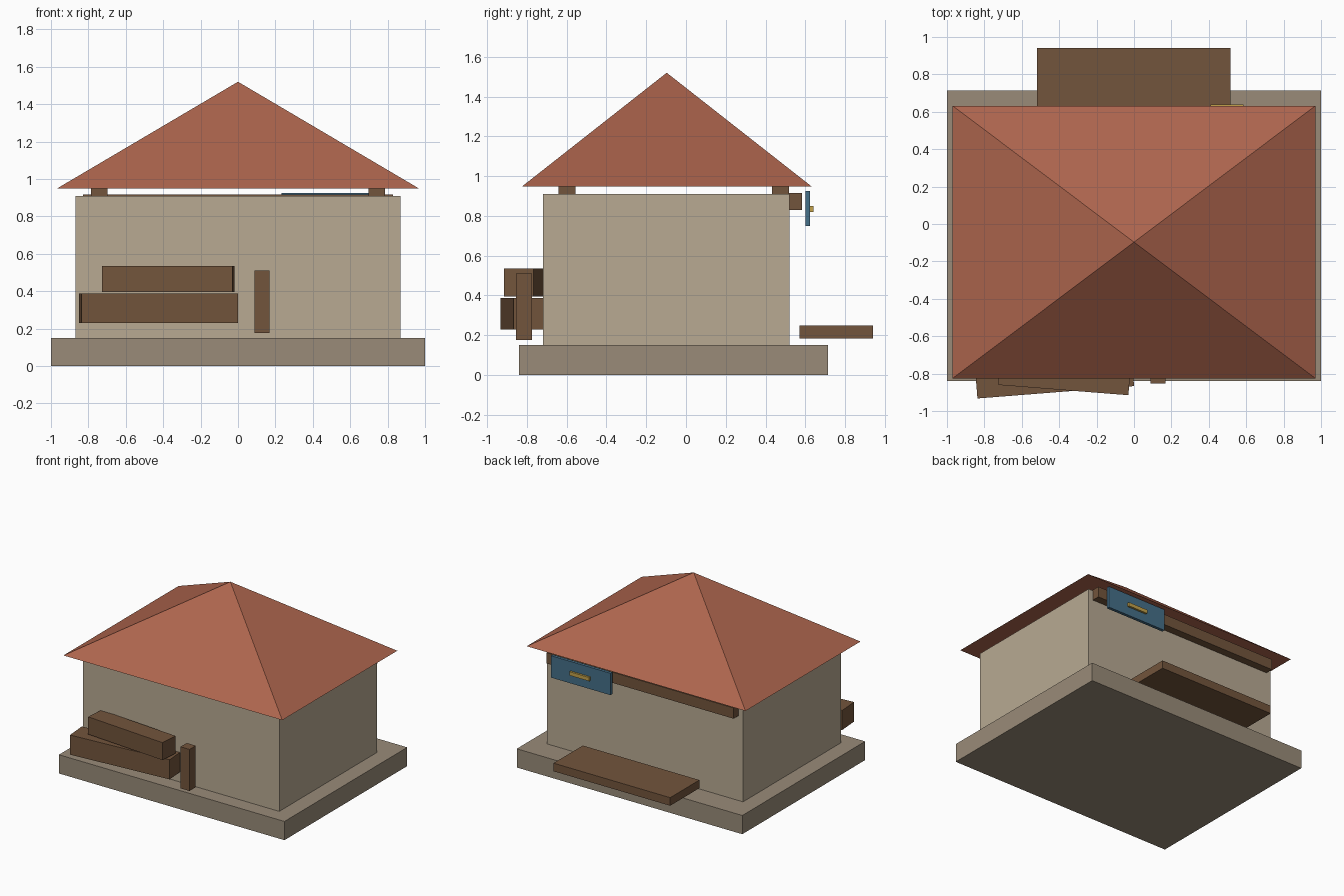
import bpy, bmesh, math

if "Cube" in bpy.data.objects:
    bpy.data.objects.remove(bpy.data.objects["Cube"])


def material(name, rgb):
    m = bpy.data.materials.new(name)
    m.diffuse_color = (*rgb, 1)
    m.use_nodes = True
    m.node_tree.nodes["Principled BSDF"].inputs["Base Color"].default_value = m.diffuse_color
    return m


STONE = material("stone", (0.32, 0.26, 0.19))
PLASTER = material("plaster", (0.48, 0.40, 0.29))
WOOD = material("wood", (0.17, 0.09, 0.045))
TILE = material("tile", (0.42, 0.13, 0.075))
BLUE = material("blue_paint", (0.06, 0.16, 0.25))
BRASS = material("brass", (0.55, 0.36, 0.07))


def finish(name, bm, mat):
    me = bpy.data.meshes.new(name)
    bmesh.ops.recalc_face_normals(bm, faces=bm.faces)
    bm.to_mesh(me)
    bm.free()
    me.materials.append(mat)
    ob = bpy.data.objects.new(name, me)
    bpy.context.collection.objects.link(ob)
    return ob


def box(name, x, y, z, mat, turn=0):
    """Box from (min, max) ranges, turned about its own vertical axis."""
    bm = bmesh.new()
    bmesh.ops.create_cube(bm, size=1)
    bmesh.ops.scale(bm, vec=[r[1] - r[0] for r in (x, y, z)], verts=bm.verts)
    ob = finish(name, bm, mat)
    ob.location = [(r[0] + r[1]) / 2 for r in (x, y, z)]
    ob.rotation_euler.z = turn
    return ob


# Foundation and walls
box("foundation", (-1, 1), (-0.84, 0.715), (0, 0.15), STONE)
box("walls", (-0.87, 0.87), (-0.72, 0.52), (0.15, 0.91), PLASTER)

# Hipped pyramid roof
bm = bmesh.new()
eaves = [bm.verts.new((x, y, 0.948)) for x, y in
         ((-0.97, -0.825), (0.97, -0.825), (0.97, 0.632), (-0.97, 0.632))]
apex = bm.verts.new((0, -0.097, 1.52))
bm.faces.new(eaves)
for i in range(4):
    bm.faces.new((eaves[i], eaves[(i + 1) % 4], apex))
finish("roof", bm, TILE)

# Short blocks carrying the roof
for side, cx in (("left", -0.742), ("right", 0.742)):
    for end, cy in (("front", -0.598), ("back", 0.475)):
        box(f"roof_block_{end}_{side}", (cx - 0.043, cx + 0.043),
            (cy - 0.043, cy + 0.043), (0.9, 0.95), WOOD)

# Back beam, hanging shutter and its handle
box("back_beam", (-0.83, 0.83), (0.515, 0.583), (0.83, 0.916), WOOD)
box("shutter", (0.233, 0.762), (0.6, 0.624), (0.75, 0.925), BLUE)
box("shutter_handle", (0.41, 0.585), (0.622, 0.64), (0.82, 0.85), BRASS)

# Back step
box("back_step", (-0.518, 0.516), (0.57, 0.94), (0.185, 0.25), WOOD)

# Stacked timbers and short post at the front
tilt = math.atan(0.079)
box("lower_timber", (-0.845, -0.005), (-0.9, -0.73), (0.23, 0.387), WOOD, tilt)
box("upper_timber", (-0.721, -0.023), (-0.888, -0.738), (0.395, 0.535), WOOD, -tilt)
box("front_post", (0.088, 0.168), (-0.854, -0.775), (0.177, 0.51), WOOD)
